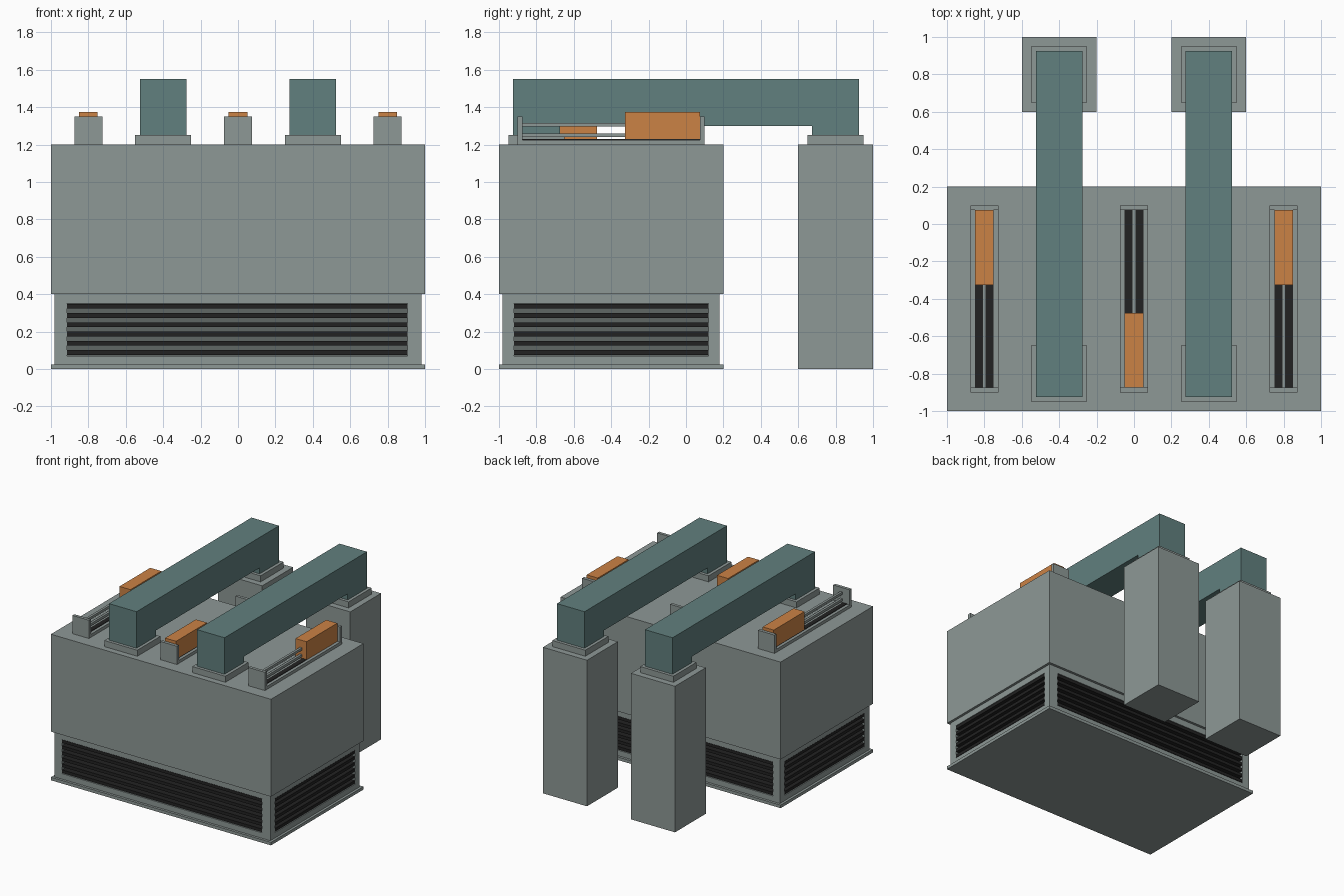
import bpy
import bmesh
from mathutils import Vector

old = bpy.data.objects.get("Cube")
if old:
    bpy.data.objects.remove(old, do_unlink=True)


def material(name, rgb):
    m = bpy.data.materials.new(name)
    m.use_nodes = True
    colour = (*rgb, 1.0)
    m.diffuse_color = colour
    m.node_tree.nodes["Principled BSDF"].inputs["Base Color"].default_value = colour
    return m


GREY = material("casing grey", (0.27, 0.315, 0.305))
SHADE = material("recess grey", (0.115, 0.135, 0.13))
TEAL = material("duct teal", (0.12, 0.215, 0.21))
ORANGE = material("carriage orange", (0.6, 0.225, 0.06))
DARK = material("slat black", (0.016, 0.016, 0.016))


def finish(name, bm, mat):
    bmesh.ops.recalc_face_normals(bm, faces=bm.faces)
    mesh = bpy.data.meshes.new(name)
    bm.to_mesh(mesh)
    bm.free()
    mesh.materials.append(mat)
    obj = bpy.data.objects.new(name, mesh)
    bpy.context.collection.objects.link(obj)
    return obj


def boxes(name, mat, spans):
    """One object of boxes, each given as x, y and z ranges."""
    bm = bmesh.new()
    for span in spans:
        low, high = (Vector([r[i] for r in span]) for i in (0, 1))
        verts = bmesh.ops.create_cube(bm, size=1)["verts"]
        bmesh.ops.scale(bm, vec=high - low, verts=verts)
        bmesh.ops.translate(bm, vec=(low + high) / 2, verts=verts)
    return finish(name, bm, mat)


def around(centre, half):
    return (centre - half, centre + half)


# Main housing, foot plate and recessed core
boxes("main_housing", GREY, [((-1, 1), (-1, 0.2), (0.4, 1.2))])
boxes("foot_plate", GREY, [((-1, 1), (-1, 0.2), (0, 0.025))])
boxes("vent_core", SHADE, [((-0.93, 0.93), (-0.93, 0.13), (0.025, 0.4))])

# Frame around the vents: bands below and above, posts at the corners
side_x, side_y = (-0.98, 0.98), (-0.98, 0.18)
frame = [(side_x, side_y, (0.025, 0.07)), (side_x, side_y, (0.35, 0.4))]
for x in ((-0.98, -0.915), (0.905, 0.98)):
    for y in ((-0.98, -0.92), (0.12, 0.18)):
        frame.append((x, y, (0.07, 0.35)))
boxes("vent_frame", GREY, frame)

# Horizontal louvre slats on all four sides
slats = []
for i in range(6):
    z = around(0.0875 + 0.0495 * i, 0.0125)
    for y in ((-0.978, -0.93), (0.13, 0.178)):
        slats.append(((-0.915, 0.905), y, z))
    for x in ((-0.978, -0.93), (0.93, 0.978)):
        slats.append((x, (-0.92, 0.12), z))
boxes("vent_slats", DARK, slats)

# Rear towers joined to the housing by bridge ducts
profile = [(-0.925, 1.25), (-0.925, 1.55), (0.925, 1.55), (0.925, 1.25),
           (0.675, 1.25), (0.675, 1.3), (-0.675, 1.3), (-0.675, 1.25)]
for side, cx in (("right", -0.4), ("left", 0.4)):
    boxes(side + "_tower", GREY, [(around(cx, 0.2), (0.6, 1), (0, 1.2))])
    boxes(side + "_duct_collars", GREY,
          [(around(cx, 0.15), around(cy, 0.15), (1.2, 1.25)) for cy in (-0.8, 0.8)])
    bm = bmesh.new()
    face = bm.faces.new([bm.verts.new((cx - 0.125, y, z)) for y, z in profile])
    swept = bmesh.ops.extrude_face_region(bm, geom=[face])["geom"]
    bmesh.ops.translate(bm, vec=(0.25, 0, 0),
                        verts=[v for v in swept if isinstance(v, bmesh.types.BMVert)])
    finish(side + "_bridge_duct", bm, TEAL)

# Sliding actuators: bed, end plates, dark strips, rods and carriage
for side, cx, y in (("right", -0.8, -0.325), ("middle", 0, -0.875), ("left", 0.8, -0.325)):
    wide = around(cx, 0.075)
    boxes(side + "_slide_bed", GREY, [
        (wide, (-0.9, 0.1), (1.2, 1.225)),
        (wide, (-0.9, -0.875), (1.2, 1.35)),
        (wide, (0.075, 0.1), (1.2, 1.35))])
    boxes(side + "_slide_strips", DARK,
          [(around(cx + s * 0.03, 0.02), (-0.875, 0.075), (1.225, 1.229)) for s in (-1, 1)])
    boxes(side + "_slide_rods", GREY,
          [(around(cx, 0.01), (-0.875, 0.075), around(z, 0.01)) for z in (1.25, 1.305)])
    boxes(side + "_carriage", ORANGE, [(around(cx, 0.05), (y, y + 0.4), (1.225, 1.375))])
